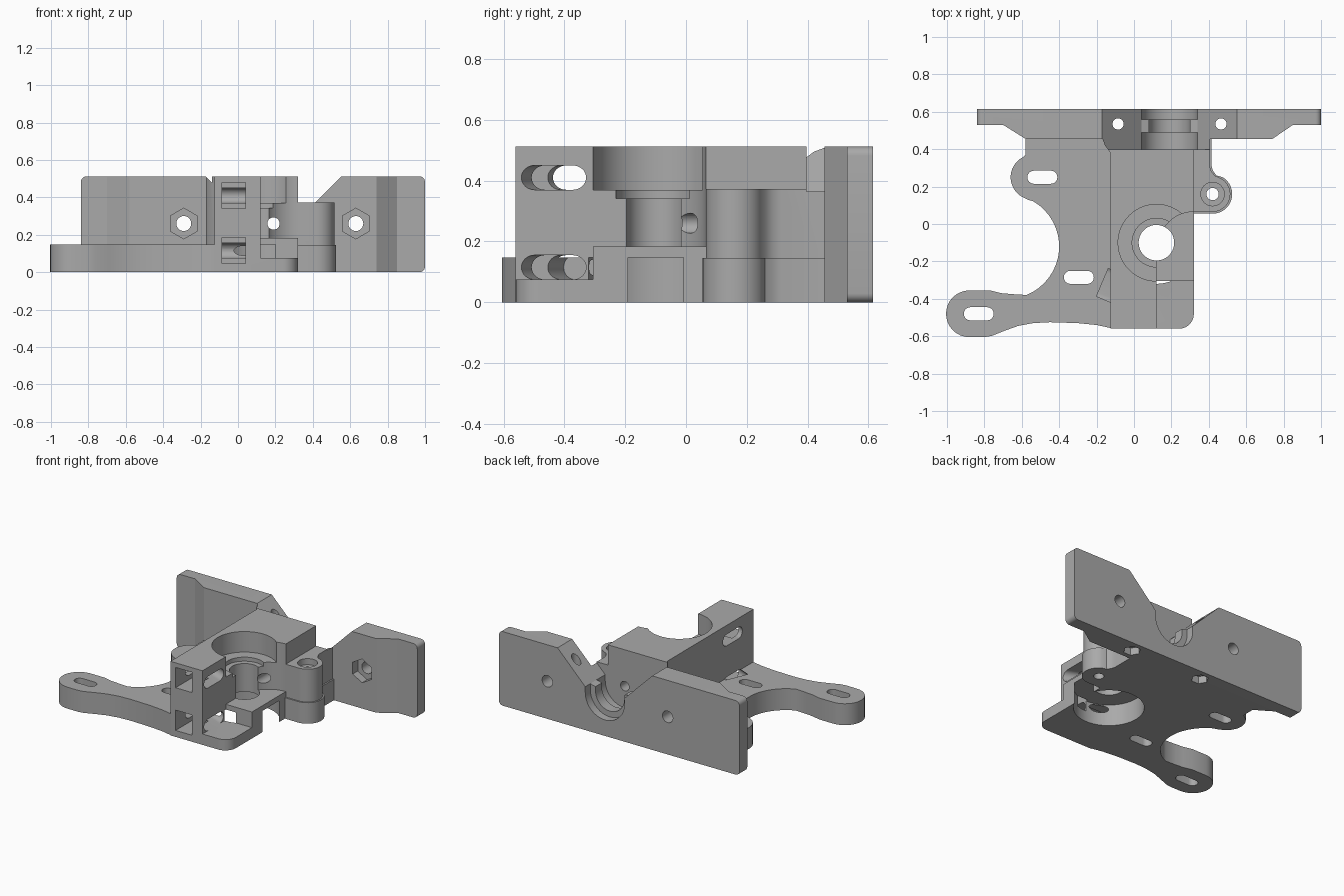
import bpy, bmesh, math
from mathutils import Matrix, Vector

if "Cube" in bpy.data.objects:
    bpy.data.objects.remove(bpy.data.objects["Cube"])

grey = bpy.data.materials.new("plastic_grey")
grey.use_nodes = True
COLOUR = (0.4, 0.4, 0.4, 1)
grey.diffuse_color = COLOUR
grey.node_tree.nodes["Principled BSDF"].inputs["Base Color"].default_value = COLOUR


def arc(cx, cy, r, start, end, n=16):
    angles = [math.radians(start + (end - start) * i / n) for i in range(n + 1)]
    return [(cx + r * math.cos(a), cy + r * math.sin(a)) for a in angles]


def circle(cx, cy, r, n=48):
    return arc(cx, cy, r, 0, 360, n)[:-1]


def stadium(cx, cy, half, r):
    return arc(cx + half - r, cy, r, -90, 90) + arc(cx - half + r, cy, r, 90, 270)


def rect(x0, x1, y0, y1):
    return [(x0, y0), (x1, y0), (x1, y1), (x0, y1)]


def prism(name, pts, lo, hi, axis="z"):
    """Extrude a 2D outline along an axis."""
    place = {"z": lambda a, b, h: (a, b, h),
             "y": lambda a, b, h: (a, h, b),
             "x": lambda a, b, h: (h, a, b)}[axis]
    bm = bmesh.new()
    low = [bm.verts.new(place(a, b, lo)) for a, b in pts]
    high = [bm.verts.new(place(a, b, hi)) for a, b in pts]
    bm.faces.new(low)
    bm.faces.new(high)
    for i in range(len(pts)):
        j = (i + 1) % len(pts)
        bm.faces.new((low[i], low[j], high[j], high[i]))
    bmesh.ops.recalc_face_normals(bm, faces=bm.faces)
    mesh = bpy.data.meshes.new(name)
    bm.to_mesh(mesh)
    bm.free()
    mesh.materials.append(grey)
    obj = bpy.data.objects.new(name, mesh)
    bpy.context.collection.objects.link(obj)
    return obj


def combine(other, operation):
    """Apply a boolean to the bracket and drop the tool object."""
    mod = bracket.modifiers.new("boolean", "BOOLEAN")
    mod.object, mod.operation, mod.solver = other, operation, "EXACT"
    graph = bpy.context.evaluated_depsgraph_get()
    mesh = bpy.data.meshes.new_from_object(bracket.evaluated_get(graph))
    bracket.modifiers.clear()
    bracket.data = mesh
    bpy.data.objects.remove(other)


def cut(pts, lo, hi, axis="z"):
    combine(prism("cutter", pts, lo, hi, axis), "DIFFERENCE")


# Base plate with two rounded ears and a motor-side scoop
base = ([(-0.58, 0.5), (-0.58, 0.37)] + arc(-0.54, 0.25, 0.12, 115, 245, 12)
        + [(-0.56, 0.127)] + arc(-0.68, -0.12, 0.28, 60, -68)
        + [(-0.65, -0.375), (-0.71, -0.37), (-0.77, -0.355)]
        + arc(-0.88, -0.48, 0.125, 90, 270)
        + [(-0.8, -0.605), (-0.76, -0.598), (-0.69, -0.57), (-0.62, -0.545),
           (-0.54, -0.53), (-0.45, -0.525), (-0.3, -0.53), (-0.2, -0.54), (-0.13, -0.555),
           (0, -0.555), (0, 0.5)])
bracket = prism("extruder_bracket", base, 0, 0.148)

# Tall bearing block
block = ([(-0.125, -0.56)] + arc(0.24, -0.48, 0.08, -90, 0, 10)
         + [(0.32, 0.5), (-0.17, 0.5), (-0.17, 0.46), (-0.155, 0.42), (-0.125, 0.38)])
combine(prism("bearing_block", block, 0, 0.512), "UNION")


# Hinge lug, wider at its foot
def lug(grow):
    return ([(0.2, 0.065 - grow)] + arc(0.42, 0.16, 0.095 + grow, -90, 60)
            + [(0.43 + grow, 0.26), (0.412 + grow, 0.285), (0.405 + grow, 0.31),
               (0.405 + grow, 0.5), (0.2, 0.5)])


combine(prism("hinge_lug", lug(0), 0.1, 0.372), "UNION")
combine(prism("hinge_foot", lug(0.01), 0, 0.145), "UNION")

# Mounting plate with thinner, rounded ends
plate = prism("mounting_plate", [(-0.84, 0.615), (-0.84, 0.53), (-0.7, 0.53), (-0.58, 0.455),
                                 (0.74, 0.455), (0.85, 0.53), (1, 0.53), (1, 0.615)], 0, 0.512)
bm = bmesh.new()
bm.from_mesh(plate.data)
ends = [e for e in bm.edges if all(v.co.x < -0.83 or v.co.x > 0.99 for v in e.verts)
        and abs(e.verts[0].co.y - e.verts[1].co.y) > 0.01]
bmesh.ops.bevel(bm, geom=ends, offset=0.03, segments=6, profile=0.5, affect="EDGES")
bm.to_mesh(plate.data)
bm.free()
combine(plate, "UNION")

# Open bay on the right for the pressure roller, with a low front ledge
bay = [(0.12, -0.7), (0.6, -0.7), (0.6, 0.05), (0.34, 0.065)] + arc(0.32, -0.125, 0.19, 90, 150) + [(0.12, -0.01)]
cut(bay, 0.183, 0.6)
cut(rect(0.12, 0.5, -0.7, -0.305), 0.075, 0.3)

# Bearing seats and shaft bore
for radius, lo, hi in ((0.205, 0.37, 0.6), (0.13, 0.342, 0.4), (0.095, 0.1, 0.5), (0.22, -0.1, 0.147)):
    cut(circle(0.12, -0.1, radius, 64), lo, hi)


# Nozzle cradle: V-shaped mouth, round seat and a retaining ridge
def cradle(r):
    return ([(-0.21, 0.55), (0.04, 0.3), (0.19 - r, 0.29)]
            + arc(0.19, 0.26, r, 180, 360, 24) + [(0.19 + r, 0.29), (0.34, 0.3), (0.59, 0.55)])


cut(cradle(0.11), 0.397, 0.7, "y")
cut(cradle(0.15), 0.397, 0.49, "y")
cut(cradle(0.15), 0.56, 0.7, "y")
cut(circle(0.19, 0.26, 0.033, 24), -0.1, 0.45, "y")

# Retaining bolt holes with hex nut traps underneath
for x in (-0.085, 0.465):
    cut(circle(x, 0.535, 0.03, 24), -0.1, 0.6)
    cut(circle(x, 0.535, 0.055, 6), -0.1, 0.05)

# Plate bolt holes with hex nut traps in front
for x in (-0.29, 0.63):
    cut(circle(x, 0.26, 0.04, 24), 0.3, 0.7, "y")
    cut([(x + b, 0.26 + a) for a, b in circle(0, 0, 0.082, 6)], 0.4, 0.51, "y")

# Hinge pin hole with counterbore
cut(circle(0.42, 0.16, 0.033, 24), -0.1, 0.5)
cut(circle(0.42, 0.16, 0.063, 32), 0.33, 0.5)

# Motor mounting slots
for x, y in ((-0.49, 0.25), (-0.295, -0.285), (-0.83, -0.48)):
    cut(stadium(x, y, 0.08, 0.035), -0.1, 0.3)

# Slanted spring-bolt slots and nut pockets in the front tower
pivot = Matrix.Translation(Vector((0.12, -0.435, 0)))
for z in (0.115, 0.41):
    slot = prism("cutter", stadium(0, z, 0.098, 0.04), -0.314, 0.12, "x")
    slot.data.transform(pivot @ Matrix.Rotation(math.radians(-23), 4, "Z"))
    combine(slot, "DIFFERENCE")
    cut(rect(-0.085, 0.04, z - 0.07, z + 0.07), -0.7, -0.38, "y")

# Shading
bracket.select_set(True)
bpy.context.view_layer.objects.active = bracket
bpy.ops.object.shade_smooth_by_angle(angle=math.radians(30))
